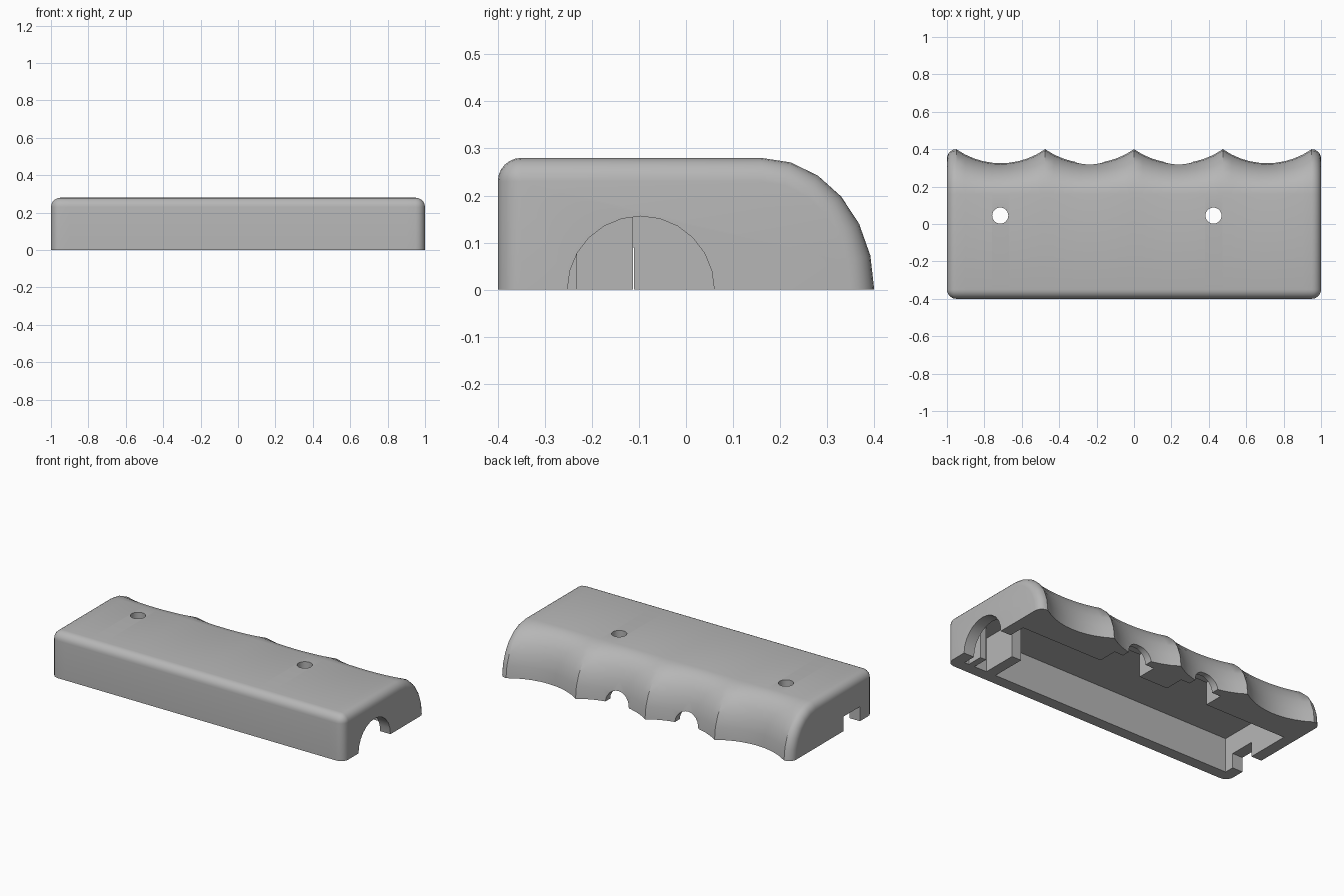
import bpy, bmesh, math

if "Cube" in bpy.data.objects:
    bpy.data.objects.remove(bpy.data.objects["Cube"], do_unlink=True)

HEIGHT, DEPTH, ROUND = 0.28, 0.4, 0.05
CEILING, WALL = 0.21, 0.07
PITCH, SAG = 0.475, 0.075          # finger groove spacing and depth
SHOULDER = 0.16                    # where the rounded back starts

grey = bpy.data.materials.new("plain_grey")
grey.use_nodes = True
colour = (0.47, 0.47, 0.47, 1)
grey.diffuse_color = colour
grey.node_tree.nodes["Principled BSDF"].inputs["Base Color"].default_value = colour


def make_object(name, bm):
    bmesh.ops.recalc_face_normals(bm, faces=bm.faces)
    mesh = bpy.data.meshes.new(name)
    bm.to_mesh(mesh)
    bm.free()
    obj = bpy.data.objects.new(name, mesh)
    bpy.context.collection.objects.link(obj)
    mesh.materials.append(grey)
    return obj


def box(name, x0, x1, y0, y1, z0, z1):
    bm = bmesh.new()
    bmesh.ops.create_cube(bm, size=1)
    for v in bm.verts:
        v.co.x = x1 if v.co.x > 0 else x0
        v.co.y = y1 if v.co.y > 0 else y0
        v.co.z = z1 if v.co.z > 0 else z0
    return make_object(name, bm)


def cylinder(name, radius, length, centre, rotation=(0, 0, 0), sides=24):
    bm = bmesh.new()
    bmesh.ops.create_cone(bm, cap_ends=True, segments=sides,
                          radius1=radius, radius2=radius, depth=length)
    obj = make_object(name, bm)
    obj.location, obj.rotation_euler = centre, rotation
    return obj


def cut(target, cutter):
    cutter.hide_render = True
    mod = target.modifiers.new("cut", "BOOLEAN")
    mod.operation, mod.object, mod.solver = "DIFFERENCE", cutter, "EXACT"
    bpy.context.view_layer.objects.active = target
    bpy.ops.object.modifier_apply(modifier=mod.name)
    bpy.data.objects.remove(cutter, do_unlink=True)


def back_edge(x):
    """Scalloped back outline: four circular finger grooves."""
    half = PITCH / 2
    if abs(x) >= 2 * PITCH:
        return DEPTH
    radius = (half ** 2 + SAG ** 2) / (2 * SAG)
    u = abs(x) % PITCH - half
    return DEPTH - SAG + radius - math.sqrt(radius ** 2 - u ** 2)


def section(x):
    """Side profile at x, shrinking towards the rounded ends."""
    over = max(0, abs(x) - (1 - ROUND))
    inset = ROUND - math.sqrt(max(0, ROUND ** 2 - over ** 2))
    r = ROUND - inset
    points = [(-DEPTH + inset, 0)]
    for i in range(7):
        a = math.pi / 2 * i / 6
        points.append((-DEPTH + ROUND - r * math.cos(a), HEIGHT - ROUND + r * math.sin(a)))
    span = back_edge(x) - inset - SHOULDER
    for i in range(7):
        a = math.pi / 2 * (1 - i / 6)
        points.append((SHOULDER + span * math.cos(a), (HEIGHT - inset) * math.sin(a)))
    return points


# Grip shell: side profiles skinned along the length
steps = 10
xs = [PITCH * i / steps for i in range(-2 * steps, 2 * steps + 1)]
ends = [1 - ROUND + ROUND * math.sin(math.pi / 2 * i / 5) for i in range(1, 6)]
xs = [-x for x in reversed(ends)] + xs + ends
bm = bmesh.new()
rings = [[bm.verts.new((x, y, z)) for y, z in section(x)] for x in xs]
for a, b in zip(rings, rings[1:]):
    for i in range(len(a)):
        j = (i + 1) % len(a)
        bm.faces.new((a[i], a[j], b[j], b[i]))
bm.faces.new(rings[0])
bm.faces.new(rings[-1])
bmesh.ops.remove_doubles(bm, verts=bm.verts, dist=0.0005)
shell = make_object("grip_shell", bm)

# Main hollow, open underneath
inner = 1 - WALL
front = -DEPTH + WALL
cut(shell, box("hollow", -inner, inner, front, 0.165, -0.1, CEILING))

# Button pockets and their round openings in the two middle grooves
for side in (-1, 1):
    x = side * PITCH / 2
    cut(shell, box("pocket", x - 0.14, x + 0.14, 0.1, 0.285, -0.1, 0.14))
    cut(shell, cylinder("button_hole", 0.08, 0.3, (x, 0.4, 0), (math.pi / 2, 0, 0)))

# Screw holes through the top
for x in (-0.715, 0.425):
    cut(shell, cylinder("screw_hole", 0.043, 0.3, (x, 0.045, 0.25)))

# Arched cable opening at one end, square slot at the other
cut(shell, cylinder("cable_arch", 0.156, 0.2, (1, -0.096, 0), (0, math.pi / 2, 0)))
cut(shell, box("end_slot", -1.1, -0.9, -0.27, -0.11, -0.1, 0.09))

# Inner ribs beside the cable opening
box("long_rib", 0.71, 0.775, front, -0.113, 0, CEILING)
box("short_rib", 0.86, 0.9, front, -0.232, 0, CEILING)

bpy.ops.object.select_all(action="DESELECT")
shell.select_set(True)
bpy.context.view_layer.objects.active = shell
bpy.ops.object.shade_smooth_by_angle(angle=math.radians(30))
